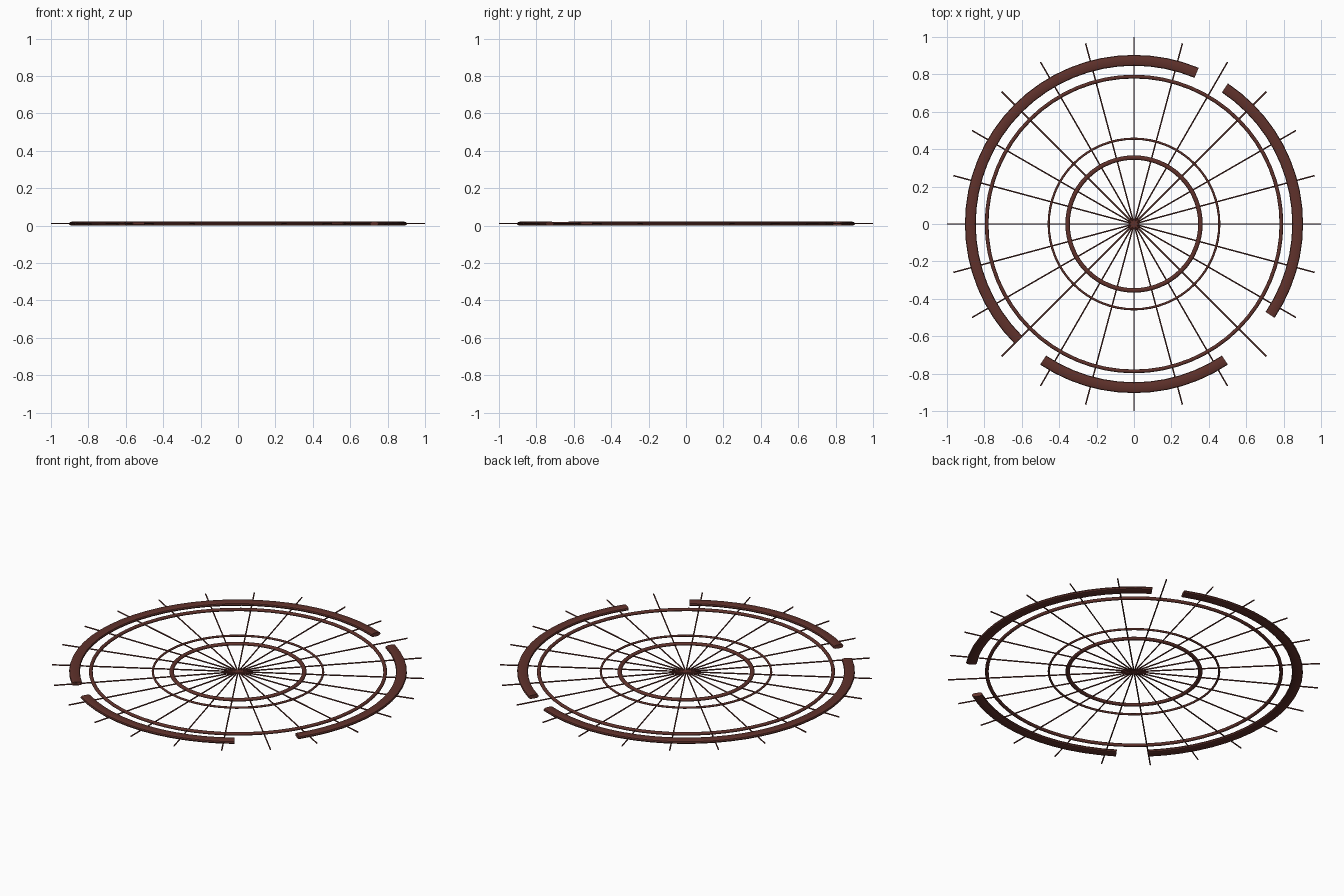
import bpy, bmesh, math

if "Cube" in bpy.data.objects:
    bpy.data.objects.remove(bpy.data.objects["Cube"])

ZC = 0.011          # mid height of the flat wheel
STEP = math.radians(11.25)

mat = bpy.data.materials.new("dark reddish brown")
mat.diffuse_color = (0.115, 0.031, 0.024, 1)
mat.use_nodes = True
mat.node_tree.nodes["Principled BSDF"].inputs["Base Color"].default_value = mat.diffuse_color


def finish(bm, name):
    bmesh.ops.recalc_face_normals(bm, faces=bm.faces)
    me = bpy.data.meshes.new(name)
    bm.to_mesh(me)
    bm.free()
    ob = bpy.data.objects.new(name, me)
    bpy.context.collection.objects.link(ob)
    me.materials.append(mat)
    bpy.ops.object.select_all(action='DESELECT')
    ob.select_set(True)
    bpy.context.view_layer.objects.active = ob
    bpy.ops.object.shade_smooth_by_angle(angle=math.radians(40))
    return ob


def rounded(v, power):
    return math.copysign(abs(v) ** power, v)


def sweep(name, radius, half_w, half_h, start=0.0, end=math.tau, segs=64, sides=12, power=1.0):
    """Rounded tube swept around z; capped when it is not a full ring."""
    closed = abs(end - start - math.tau) < 1e-6
    bm = bmesh.new()
    loops = []
    for i in range(segs if closed else segs + 1):
        a = start + (end - start) * i / segs
        loop = []
        for j in range(sides):
            t = math.tau * j / sides
            r = radius + half_w * rounded(math.cos(t), power)
            loop.append(bm.verts.new((r * math.cos(a), r * math.sin(a),
                                      ZC + half_h * rounded(math.sin(t), power))))
        loops.append(loop)
    for i in range(segs):
        p, q = loops[i], loops[(i + 1) % len(loops)]
        for j in range(sides):
            k = (j + 1) % sides
            bm.faces.new((p[j], p[k], q[k], q[j]))
    if not closed:
        bm.faces.new(loops[0])
        bm.faces.new(loops[-1])
    return finish(bm, name)


# Full rings
sweep("outer_ring", 0.788, 0.010, 0.009)
sweep("middle_ring", 0.456, 0.006, 0.006)
sweep("inner_ring", 0.355, 0.012, 0.009)

# Broken rim: three thick arcs, ends on multiples of 11.25 degrees
for name, s, e in (("rim_arc_right", -3, 5), ("rim_arc_left", 6, 20),
                   ("rim_arc_front", 21, 27)):
    sweep(name, 0.875, 0.029, 0.011, s * STEP, e * STEP, segs=(e - s) * 2, power=0.75)

# Thin spokes: twelve full-width rods crossing at the centre
bm = bmesh.new()
w = 0.0038
for i in range(12):
    a = math.pi * i / 12
    c, s = math.cos(a), math.sin(a)
    ends = []
    for d in (-1, 1):
        ends.append([bm.verts.new((d * c - s * w * math.cos(t), d * s + c * w * math.cos(t),
                                   ZC + w * math.sin(t)))
                     for t in (math.tau * k / 6 for k in range(6))])
    for k in range(6):
        n = (k + 1) % 6
        bm.faces.new((ends[0][k], ends[0][n], ends[1][n], ends[1][k]))
    bm.faces.new(ends[0])
    bm.faces.new(ends[1])
finish(bm, "spokes")
